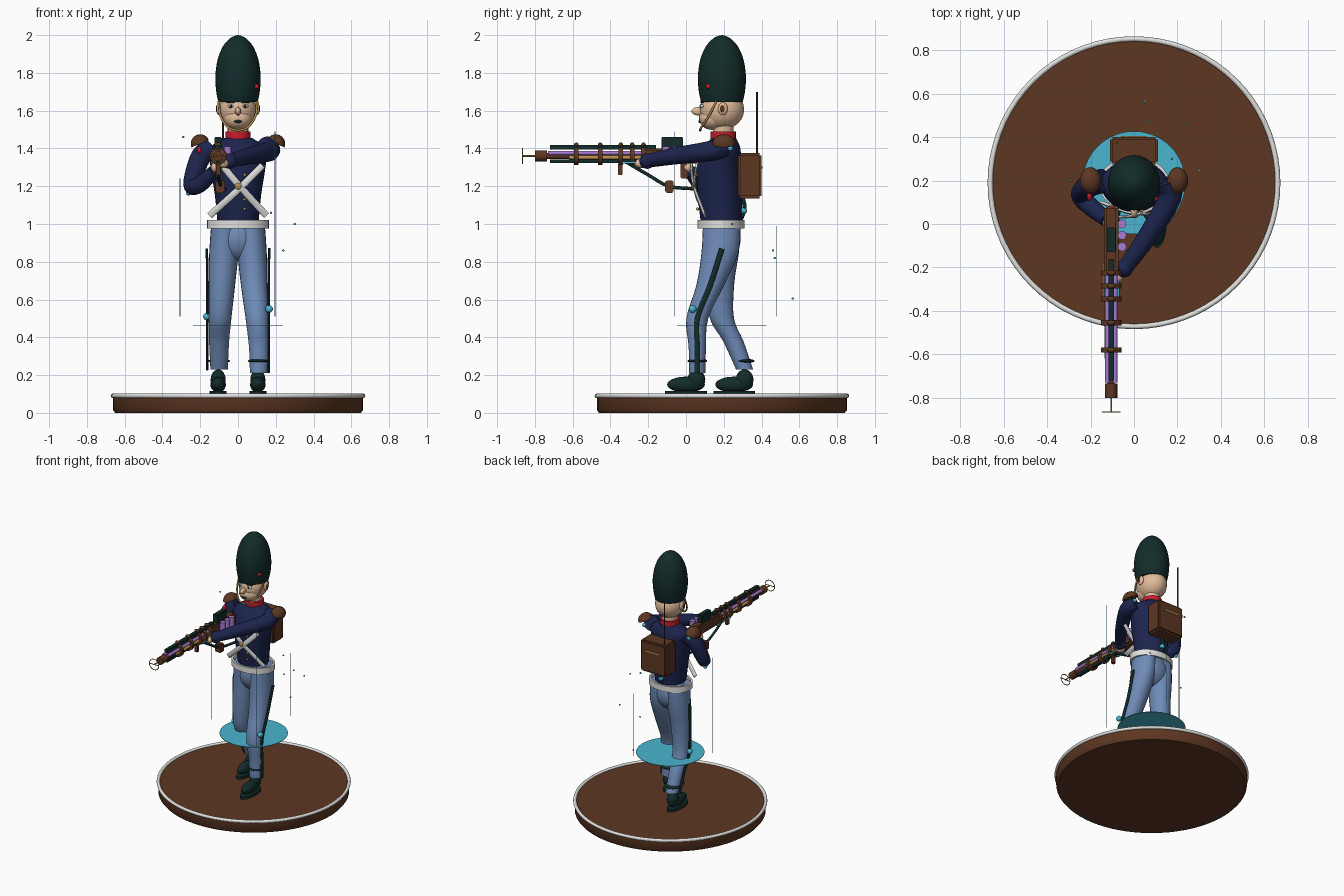
import bpy, bmesh, math
from mathutils import Vector, Matrix

if "Cube" in bpy.data.objects:
    bpy.data.objects.remove(bpy.data.objects["Cube"])


def material(name, *rgb):
    m = bpy.data.materials.new(name)
    m.use_nodes = True
    m.diffuse_color = (*rgb, 1)
    m.node_tree.nodes["Principled BSDF"].inputs["Base Color"].default_value = (*rgb, 1)
    return m


BROWN = material("brown leather", .11, .038, .016)
WHITE = material("white", .75, .75, .74)
CYAN = material("cyan glow", .07, .46, .62)
SKIN = material("skin", .76, .5, .33)
GREEN = material("dark green", .006, .025, .023)
NAVY = material("navy coat", .012, .018, .075)
RED = material("red trim", .6, .012, .025)
PURPLE = material("purple", .4, .2, .68)
BRASS = material("brass", .48, .28, .08)
BLUE = material("trouser blue", .16, .26, .48)


def finish(name, bm, mat):
    bmesh.ops.recalc_face_normals(bm, faces=bm.faces)
    me = bpy.data.meshes.new(name)
    bm.to_mesh(me)
    bm.free()
    me.materials.append(mat)
    for p in me.polygons:
        p.use_smooth = True
    me.set_sharp_from_angle(angle=math.radians(40))
    ob = bpy.data.objects.new(name, me)
    bpy.context.collection.objects.link(ob)
    return ob


def spline(pts, steps):
    """Catmull-Rom subdivision of rows of numbers."""
    pts = [Vector(p) for p in pts]
    if steps < 2 or len(pts) < 3:
        return pts
    ends = [pts[0] * 2 - pts[1]] + pts + [pts[-1] * 2 - pts[-2]]
    out = []
    for a, b, c, d in zip(ends, ends[1:], ends[2:], ends[3:]):
        for k in range(steps):
            t = k / steps
            out.append((b * 2 + (c - a) * t + (a * 2 - b * 5 + c * 4 - d) * t ** 2
                        + (b * 3 - a - c * 3 + d) * t ** 3) / 2)
    return out + [pts[-1]]


def loft(name, mat, rows, steps=4, sides=24, level=False, caps=True):
    """Skin of elliptical rings; rows are x, y, z, radius, radius."""
    rows = spline(rows, steps)
    centres = [Vector(r[:3]) for r in rows]
    span = centres[-1] - centres[0]
    axis = min(range(3), key=lambda i: abs(span[i]))
    ref = Vector([i == axis for i in range(3)])
    bm = bmesh.new()
    rings = []
    for i, (c, row) in enumerate(zip(centres, rows)):
        u, v = Vector((1, 0, 0)), Vector((0, 1, 0))
        if not level:
            t = (centres[min(i + 1, len(rows) - 1)] - centres[max(i - 1, 0)]).normalized()
            u = t.cross(ref).normalized()
            v = u.cross(t)
        angles = [math.tau * k / sides for k in range(sides)]
        rings.append([bm.verts.new(c + u * row[3] * math.cos(a) + v * row[4] * math.sin(a))
                      for a in angles])
    for a, b in zip(rings, rings[1:]):
        for k in range(sides):
            n = (k + 1) % sides
            bm.faces.new((a[k], a[n], b[n], b[k]))
    if caps:
        bm.faces.new(rings[0])
        bm.faces.new(rings[-1])
    return finish(name, bm, mat)


def tube(name, mat, pts, r, flat=None, steps=4, sides=10):
    return loft(name, mat, [(*p, r, flat or r) for p in pts], steps, sides)


def ball(name, mat, loc, size, tilt=0, half=False):
    bm = bmesh.new()
    bmesh.ops.create_uvsphere(bm, u_segments=20, v_segments=12, radius=1)
    if half:
        bmesh.ops.bisect_plane(bm, geom=bm.verts[:] + bm.edges[:] + bm.faces[:], dist=.001,
                               plane_co=(0, 0, 0), plane_no=(0, 0, -1), clear_outer=True)
        bmesh.ops.holes_fill(bm, edges=[e for e in bm.edges if e.is_boundary])
    size = size if isinstance(size, tuple) else (size,) * 3
    bm.transform(Matrix.Translation(loc) @ Matrix.Rotation(tilt, 4, 'Y') @ Matrix.Diagonal((*size, 1)))
    return finish(name, bm, mat)


def box(name, mat, lo, hi, bevel=0.0):
    bm = bmesh.new()
    bmesh.ops.create_cube(bm, size=1)
    lo, hi = Vector(lo), Vector(hi)
    bm.transform(Matrix.Translation((lo + hi) / 2) @ Matrix.Diagonal((*(hi - lo), 1)))
    if bevel:
        bmesh.ops.bevel(bm, geom=bm.edges[:], offset=bevel, segments=2, affect='EDGES')
    return finish(name, bm, mat)


def band(name, mat, c, z0, z1, rx, ry, t):
    """Upright hollow ring."""
    loft(name, mat, [(*c, z, rx - d, ry - d) for z, d in
                     ((z0, 0), (z1, 0), (z1, t), (z0, t), (z0, 0))], 1, 40, True, False)


# Stand with rim and glowing disc
CY = .19
loft("stand", BROWN, [(0, CY, z, r, r) for z, r in ((0, .65), (.015, .662), (.09, .662))], 1, 72, True)
bpy.ops.mesh.primitive_torus_add(location=(0, CY, .09), major_radius=.662, minor_radius=.012,
                                 major_segments=72, minor_segments=10)
rim = bpy.context.object
rim.name = "stand_rim"
rim.data.materials.append(WHITE)
bpy.ops.object.shade_smooth()
loft("glow_disc", CYAN, [(0, CY, z, .237, .237) for z in (.459, .463)], 1, 56, True)

# Legs, shoes and trouser stripes
left = [(.07, .19, 1, .072, .1), (.075, .18, .85, .077, .098), (.085, .13, .68, .07, .074),
        (.1, .06, .5, .06, .058), (.11, .06, .35, .052, .046), (.11, .06, .21, .047, .043)]
right = [(-.07, .19, 1, .072, .1), (-.075, .19, .85, .077, .09), (-.085, .18, .68, .07, .075),
         (-.095, .19, .5, .06, .064), (-.1, .25, .38, .053, .054), (-.1, .31, .23, .046, .045)]
for side, rows, s, foot in (("left", left, 1, 0), ("right", right, -1, .255)):
    loft(side + "_leg", BLUE, rows, level=True)
    x = .105 * s
    ball(side + "_shoe", GREEN, (x, foot, .15), (.041, .1, .042))
    ball(side + "_ankle", GREEN, (x, foot + .055, .175), (.04, .047, .055))
    loft(side + "_sole", GREEN, [(x, foot, z, .045, .11) for z in (.095, .115)], 1, 24, True)
    stripe = [(.162 * s, r[1], r[2]) for r in rows[2:]]
    tube(side + "_stripe", GREEN, [(.165 * s, .19, .87)] + stripe, .014, .007)
    knee = .035 if s > 0 else .19
    ball(side + "_knee_light", CYAN, (.165 * s, knee, .53 + .02 * s), .02)
    ball(side + "_ankle_band", GREEN, (rows[-1][0], rows[-1][1], .275), (.058, .053, .012))
ball("hips", BLUE, (0, .19, .925), (.132, .1, .125))

# Torso, belt, collar and cross straps
loft("torso", NAVY, [(0, .185, 1.02, .11, .108), (0, .18, 1.15, .122, .118), (0, .175, 1.3, .145, .118),
                     (0, .19, 1.4, .15, .098), (0, .2, 1.455, .075, .065)], level=True, sides=32)
band("belt", WHITE, (0, .185), .975, 1.02, .163, .125, .014)
loft("collar", RED, [(0, .197, z, .067, .067) for z in (1.43, 1.49)], 1, 24, True)
tube("strap_a", WHITE, [(-.15, .1, 1.045), (0, .047, 1.18), (.13, .055, 1.31)], .018, .007)
tube("strap_b", WHITE, [(.15, .1, 1.045), (0, .04, 1.21), (-.09, .03, 1.32)], .018, .007)
ball("strap_buckle", BRASS, (0, .035, 1.2), (.018, .008, .018))
for z in (1.08, 1.13, 1.26, 1.32):
    ball("button", BRASS, (.035, .062, z), .008)

# Arms, hands and shoulder pieces
loft("left_arm", NAVY, [(.15, .2, 1.41, .056, .056), (.165, .12, 1.385, .053, .053),
                        (.06, -.06, 1.36, .045, .045), (-.04, -.2, 1.335, .036, .036)])
ball("left_cuff", NAVY, (-.045, -.205, 1.333), .041)
ball("left_hand", SKIN, (-.08, -.24, 1.32), (.03, .032, .025))
loft("right_arm", NAVY, [(-.14, .2, 1.4, .056, .056), (-.2, .18, 1.35, .054, .054),
                         (-.245, .135, 1.21, .045, .045), (-.2, .08, 1.21, .042, .042),
                         (-.125, .02, 1.28, .034, .034)], steps=6)
ball("right_hand", SKIN, (-.115, .005, 1.3), (.028, .03, .03))
ball("elbow_light", CYAN, (-.262, .14, 1.165), .014)
for s in (-1, 1):
    ball("epaulette", BROWN, (.2 * s, .2, 1.425), (.05, .062, .05), .4 * s, True)
    ball("shoulder_light", CYAN, (.19 * s, .235, 1.4), .014)
    ball("sleeve_patch", RED, (.205 * s, .13, 1.39), (.012, .024, .02))

# Backpack with clasp line, aerial and hose
box("backpack", BROWN, (-.11, .275, 1.135), (.11, .4, 1.375), .012)
box("backpack_clasp", BRASS, (-.06, .398, 1.295), (.06, .404, 1.305))
tube("aerial", BROWN, [(-.08, .375, 1.35), (-.08, .375, 1.7)], .005)
tube("pack_hose", GREEN, [(0, .3, 1.14), (0, .31, 1.08), (0, .28, 1)], .011)
ball("hose_light", CYAN, (0, .305, 1.07), .018)

# Head and face
ball("head", SKIN, (0, .19, 1.605), (.1, .118, .105))
ball("jaw", SKIN, (0, .14, 1.56), (.075, .072, .062))
ball("nose", SKIN, (0, .065, 1.597), (.016, .036, .022))
loft("neck", SKIN, [(0, .197, z, .055, .055) for z in (1.46, 1.54)], 1, 20, True)
ball("mouth", GREEN, (0, .075, 1.543), (.022, .01, .008))
for s in (-1, 1):
    ball("ear", SKIN, (.102 * s, .195, 1.61), (.013, .026, .034))
    ball("ear_hollow", BROWN, (.111 * s, .192, 1.61), (.006, .013, .02))
    ball("eye", WHITE, (.038 * s, .085, 1.624), (.017, .01, .01))
    ball("pupil", GREEN, (.038 * s, .078, 1.624), (.008, .006, .009))
    tube("brow", GREEN, [(.02 * s, .08, 1.645), (.06 * s, .09, 1.645)], .005)
    tube("chin_strap", BRASS, [(.102 * s, .16, 1.65), (.092 * s, .12, 1.57),
                               (.05 * s, .08, 1.51), (0, .075, 1.495)], .006)

# Tall fur hat with badge
loft("hat", GREEN, [(0, CY, z, r, r * 1.06) for z, r in
                    ((1.645, .104), (1.7, .115), (1.78, .12), (1.87, .108), (1.94, .08),
                     (1.98, .046), (1.995, .02), (2, .001))], level=True, sides=32)
ball("hat_badge", RED, (.098, .118, 1.728), .013)

# Long gun: stock, barrels, rails, rings and muzzle hoop
GX, GZ = -.105, 1.36


def along(name, mat, y0, y1, r, dx=0, dz=0):
    tube(name, mat, [(GX + dx, y0, GZ + dz), (GX + dx, y1, GZ + dz)], r, sides=16)


box("stock", BROWN, (GX - .034, -.23, 1.32), (GX + .034, .085, 1.4), .012)
along("barrel", BROWN, -.74, -.2, .016)
for s in (-1, 1):
    along("purple_tube", PURPLE, -.73, -.2, .011, .017 * s, .016)
    along("brass_tube", BRASS, -.62, -.2, .01, .02 * s, -.008)
    along("light_strip", CYAN, -.34, -.18, .006, .032 * s, -.035)
box("top_rail", GREEN, (GX - .013, -.72, 1.395), (GX + .013, -.16, 1.418))
box("bottom_rail", GREEN, (GX - .011, -.72, 1.322), (GX + .011, -.2, 1.342))
box("sight", GREEN, (GX - .02, -.13, 1.395), (GX + .02, -.015, 1.46), .004)
along("muzzle", BROWN, -.8, -.735, .028)
for y in (-.58, -.455, -.345, -.285, -.225):
    along("barrel_ring", BROWN, y - .012, y + .012, .047)
    ball("ring_stud", BROWN, (GX, y, 1.42), (.02, .012, .012))
along("aiming_rod", BRASS, -.868, -.8, .004)
bpy.ops.mesh.primitive_torus_add(location=(GX, -.865, GZ), rotation=(math.pi / 2, 0, 0),
                                 major_radius=.04, minor_radius=.003, minor_segments=6)
hoop = bpy.context.object
hoop.name = "muzzle_hoop"
hoop.data.materials.append(BRASS)
tube("hoop_bar", BRASS, [(GX - .04, -.865, GZ), (GX + .04, -.865, GZ)], .003)
for y in (0, -.052, -.105):
    tube("cell", PURPLE, [(-.055, y, 1.34), (-.055, y, 1.41)], .02, sides=16)
box("front_grip", BROWN, (GX - .012, -.36, 1.26), (GX + .012, -.335, 1.32), .003)
tube("cable", GREEN, [(GX, -.32, 1.33), (GX, -.2, 1.26), (-.09, -.09, 1.2), (-.07, .06, 1.185)], .009)
box("cable_block", BROWN, (GX - .015, -.11, 1.165), (GX + .035, -.065, 1.23), .006)
box("trigger_grip", BROWN, (GX - .015, -.03, 1.24), (GX + .015, .01, 1.33), .005)

# Floating light lines and sparks
for x, y, top in ((-.307, .12, 1.24), (.196, -.06, 1.49), (.11, .48, .99)):
    tube("light_line", CYAN, [(x, y, .51), (x, y, top)], .002, sides=6)
for p in ((.24, .46, .86), (.3, .245, 1), (.05, .565, .605), (.06, .47, .82),
          (-.29, .2, 1.46), (.175, .3, 1.06)):
    ball("spark", CYAN, p, .006)
